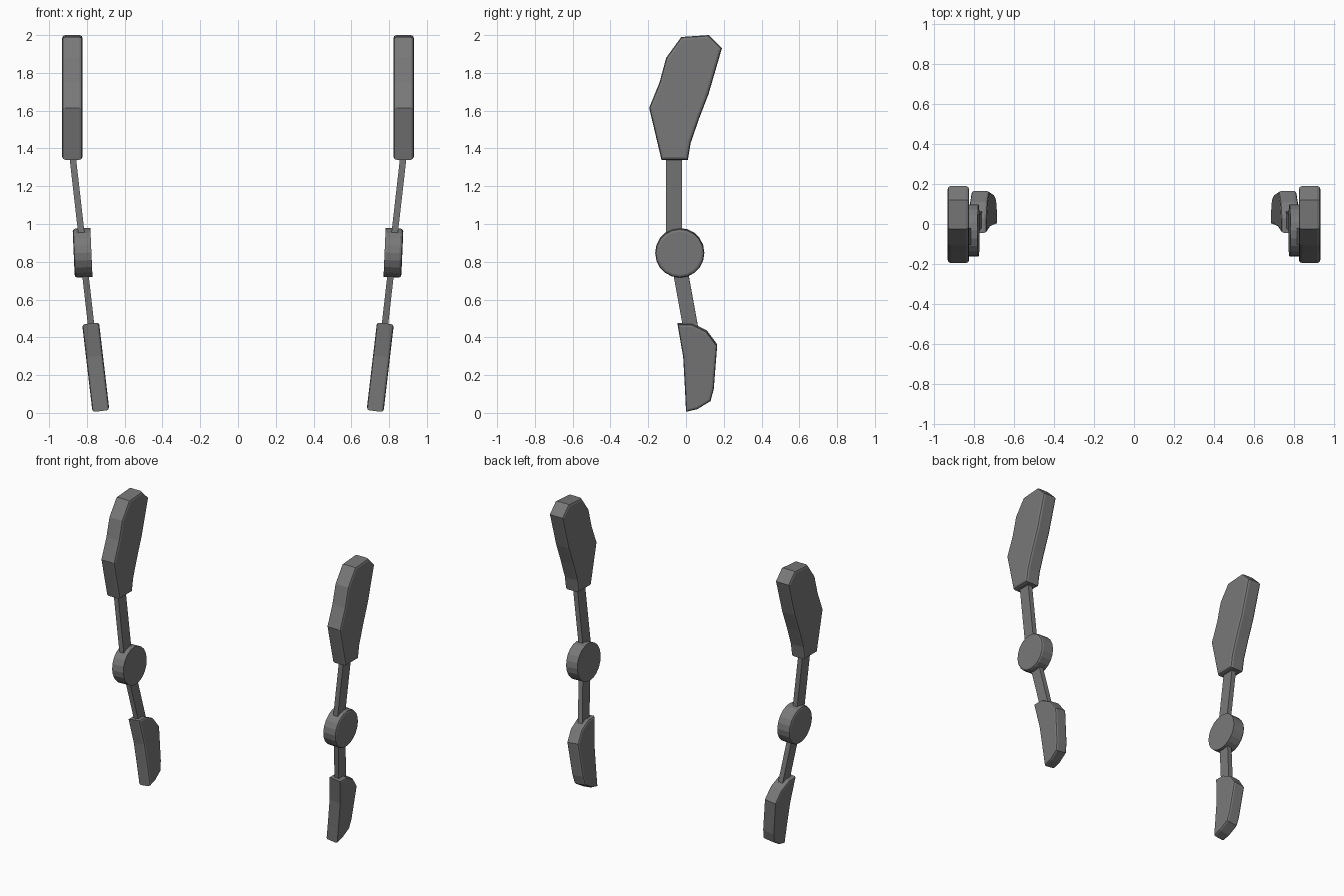
import bpy, bmesh, math
from mathutils import Matrix, Vector

if "Cube" in bpy.data.objects:
    bpy.data.objects.remove(bpy.data.objects["Cube"])

grey = bpy.data.materials.new("dark grey")
grey.diffuse_color = (0.19, 0.19, 0.19, 1)
grey.use_nodes = True
grey.node_tree.nodes["Principled BSDF"].inputs["Base Color"].default_value = grey.diffuse_color


def plate(name, outline, x, thick, tilt, bevel, outer_only=False):
    """Extrude a (y, z) outline across x, bevel its rims, lean it, mirror it."""
    ys, zs = zip(*outline)
    centre = Vector((0, (min(ys) + max(ys)) / 2, (min(zs) + max(zs)) / 2))
    bm = bmesh.new()
    inner = bm.faces.new([bm.verts.new(Vector((-thick / 2, y, z)) - centre) for y, z in outline])
    side = bmesh.ops.extrude_face_region(bm, geom=[inner], use_keep_orig=True)
    bmesh.ops.translate(bm, vec=(thick, 0, 0),
                        verts=[v for v in side["geom"] if isinstance(v, bmesh.types.BMVert)])
    bmesh.ops.recalc_face_normals(bm, faces=bm.faces)
    if bevel:
        rims = [e for e in bm.edges if abs(e.verts[0].co.x - e.verts[1].co.x) < 1e-5
                and (not outer_only or e.verts[0].co.x > 0)]
        bmesh.ops.bevel(bm, geom=rims, offset=bevel, segments=2, profile=0.5,
                        affect='EDGES', clamp_overlap=True)
    # Lean the part so that its lower end moves inwards
    lean = Matrix.Translation((x, centre.y, centre.z)) @ Matrix.Rotation(math.radians(tilt), 4, 'Y')
    bmesh.ops.transform(bm, matrix=lean, verts=bm.verts)
    for side_name, sign in (("right", 1), ("left", -1)):
        half = bm.copy()
        if sign < 0:
            bmesh.ops.scale(half, vec=(-1, 1, 1), verts=half.verts)
            bmesh.ops.reverse_faces(half, faces=half.faces)
        mesh = bpy.data.meshes.new(f"{side_name}_{name}")
        half.to_mesh(mesh)
        half.free()
        mesh.materials.append(grey)
        obj = bpy.data.objects.new(f"{side_name}_{name}", mesh)
        bpy.context.collection.objects.link(obj)
    bm.free()


# Upper pad
plate("upper_pad", [(-0.13, 1.34), (0.01, 1.34), (0.025, 1.43), (0.07, 1.56), (0.12, 1.69),
                    (0.19, 1.93), (0.12, 2.0), (-0.025, 1.99), (-0.105, 1.88),
                    (-0.14, 1.75), (-0.195, 1.615)], 0.877, 0.108, 0, 0.016)

# Upper strut
plate("upper_strut", [(-0.105, 0.9), (-0.02, 0.9), (-0.02, 1.4), (-0.105, 1.4)],
      0.852, 0.034, 6.5, 0)

# Round hinge
plate("hinge", [(-0.033 + 0.13 * math.cos(a * math.pi / 10), 0.847 + 0.13 * math.sin(a * math.pi / 10))
                for a in range(20)], 0.823, 0.094, 2.5, 0.015, True)

# Lower strut
plate("lower_strut", [(-0.01, 0.42), (0.07, 0.42), (0.005, 0.78), (-0.075, 0.78)],
      0.793, 0.034, 6.5, 0)

# Lower pad
plate("lower_pad", [(-0.045, 0.475), (-0.015, 0.3), (-0.005, 0.12), (0.0, 0.008), (0.06, 0.022),
                    (0.13, 0.065), (0.147, 0.13), (0.165, 0.36), (0.11, 0.435), (0.03, 0.475)],
      0.753, 0.09, 6.7, 0.013)
